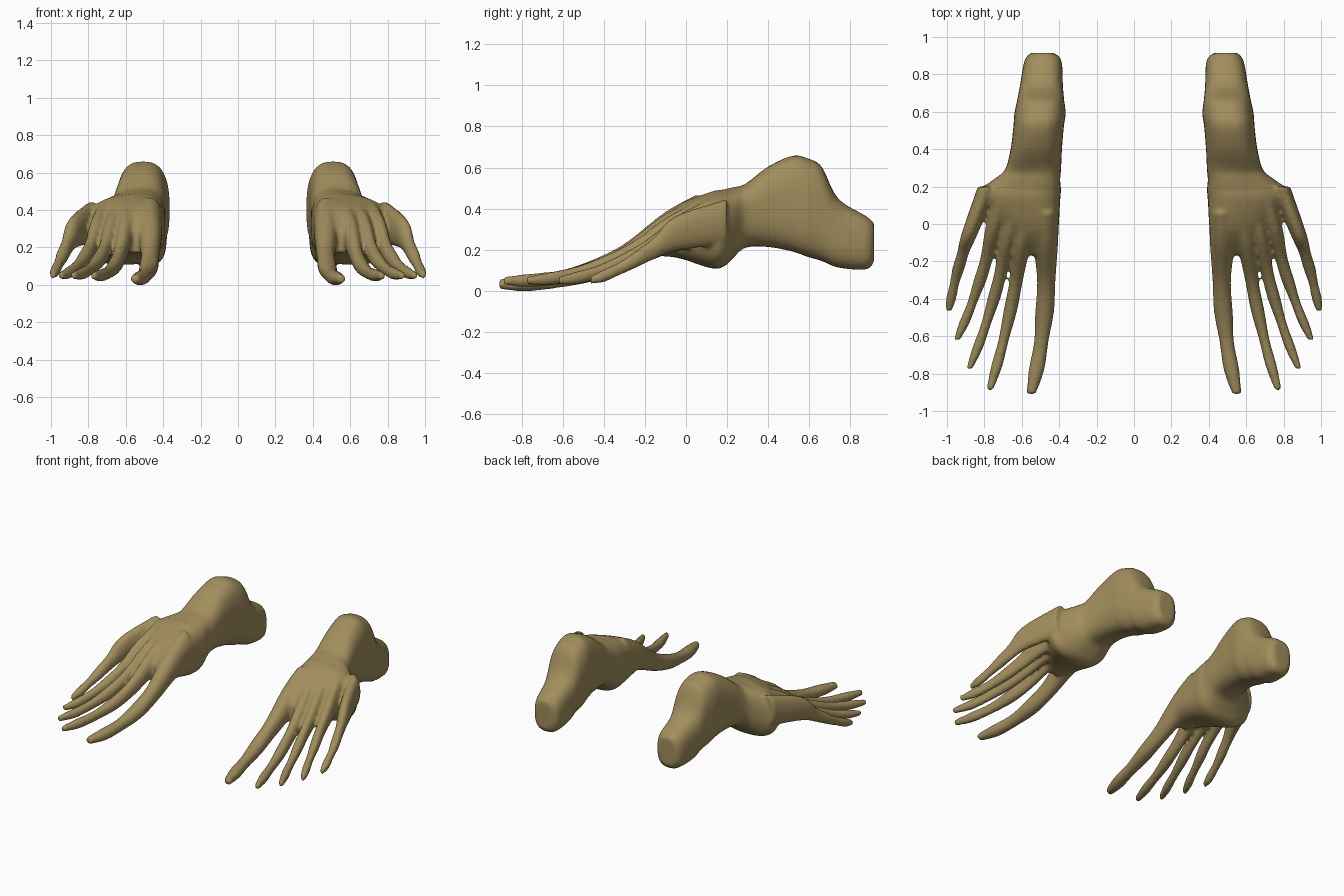
import bpy, bmesh, math

if "Cube" in bpy.data.objects:
    bpy.data.objects.remove(bpy.data.objects["Cube"])

STEPS = 5


def spline(rows):
    """Catmull-Rom interpolation through rows of section values."""
    p = [rows[0]] + rows + [rows[-1]]
    out = []
    for i in range(1, len(p) - 2):
        for s in range(STEPS):
            t = s / STEPS
            out.append([0.5 * (2 * b + (c - a) * t + (2 * a - 5 * b + 4 * c - d) * t * t
                               + (3 * b - a - 3 * c + d) * t ** 3)
                        for a, b, c, d in zip(*p[i - 1:i + 3])])
    return out + [rows[-1]]


def loft(bm, rows, power, sides, tilted=False):
    """Closed loft along y; row = x, y, z, half width, half height."""
    rings = []
    for x, y, z, rx, rz in spline(rows):
        # the instep slopes down towards the outer side
        tilt = .17 * min(1, max(0, (.32 - y) / .1)) if tilted else 0
        ring = []
        for k in range(sides):
            a = 2 * math.pi * k / sides
            c, s = math.cos(a), math.sin(a)
            dx = rx * math.copysign(abs(c) ** (2 / power), c)
            dz = rz * math.copysign(abs(s) ** (2 / power), s)
            if dz > 0:
                dz -= tilt * dx
            ring.append(bm.verts.new((x + dx, y, z + dz)))
        rings.append(ring)
    faces = [bm.faces.new(rings[0]), bm.faces.new(rings[-1][::-1])]
    for a, b in zip(rings, rings[1:]):
        for k in range(sides):
            n = (k + 1) % sides
            faces.append(bm.faces.new((a[k], b[k], b[n], a[n])))
    bmesh.ops.recalc_face_normals(bm, faces=faces)


def toe_rows(base, knuckle, tip, drop, bow, size):
    """Toe running from inside the palm over the knuckle to the tip."""
    thick = 1 + (size - 1) * .45
    rows = [(*base, .335, .055 * size ** .6, .115 * thick)]
    for t, rx, rz in TOE_PROFILE:
        low = .05 - .04 * (size - 1)
        rows.append((knuckle[0] + (tip[0] - knuckle[0]) * t + bow * 4 * t * (1 - t),
                     knuckle[1] + (tip[1] - knuckle[1]) * t,
                     low + (.28 - low) * (1 - t) ** drop, rx * size, rz * thick))
    return rows


# fraction of toe length, half width, half height
TOE_PROFILE = [(0, .046, .088), (.25, .034, .057), (.45, .035, .044),
               (.65, .027, .034), (.84, .029, .032), (1, .017, .02)]

# toes, inner to outer: base, knuckle, tip, drop, sideways bow, size
TOES = [((.47, .06), (.472, -.1), (.55, -.91), 2.3, -.03, 1.45),
        ((.57, .06), (.60, -.11), (.772, -.89), 2.5, -.017, 1.05),
        ((.64, .1), (.675, -.08), (.88, -.775), 1.8, -.02, 1),
        ((.71, .12), (.752, -.04), (.947, -.62), 1.55, -.017, 1),
        ((.782, .2), (.878, -.05), (.99, -.465), 1.3, .01, .95)]

# heel, ankle and palm: x min, x max, y, z min, z max
BODY = [(.43, .55, .915, .14, .33), (.388, .585, .875, .103, .365),
        (.38, .61, .74, .113, .45), (.373, .625, .66, .145, .605),
        (.365, .64, .59, .165, .645), (.375, .645, .52, .19, .658),
        (.385, .66, .40, .213, .605), (.39, .69, .29, .21, .52),
        (.395, .755, .235, .165, .50), (.39, .82, .185, .118, .485),
        (.395, .825, .12, .11, .473), (.405, .71, -.04, .16, .41),
        (.43, .61, -.165, .17, .30)]

bm = bmesh.new()
loft(bm, [((a + b) / 2, y, (c + d) / 2, (b - a) / 2, (d - c) / 2)
          for a, b, y, c, d in BODY], 2.7, 32, True)
for toe in TOES:
    loft(bm, toe_rows(*toe), 2.1, 16)

mesh = bpy.data.meshes.new("feet")
bm.to_mesh(mesh)
bm.free()
feet = bpy.data.objects.new("feet", mesh)
bpy.context.collection.objects.link(feet)

# skin colour
skin = bpy.data.materials.new("skin")
skin.diffuse_color = (.36, .27, .11, 1)
skin.use_nodes = True
skin.node_tree.nodes["Principled BSDF"].inputs["Base Color"].default_value = skin.diffuse_color
mesh.materials.append(skin)

# fuse the parts into one skin, soften, and mirror to the other foot
fuse = feet.modifiers.new("fuse", 'REMESH')
fuse.mode = 'VOXEL'
fuse.voxel_size = .011
fuse.use_smooth_shade = True
soft = feet.modifiers.new("soften", 'SMOOTH')
soft.factor = .5
soft.iterations = 6
mirror = feet.modifiers.new("other_foot", 'MIRROR')
mirror.use_axis = (True, False, False)
mirror.use_mirror_merge = False
